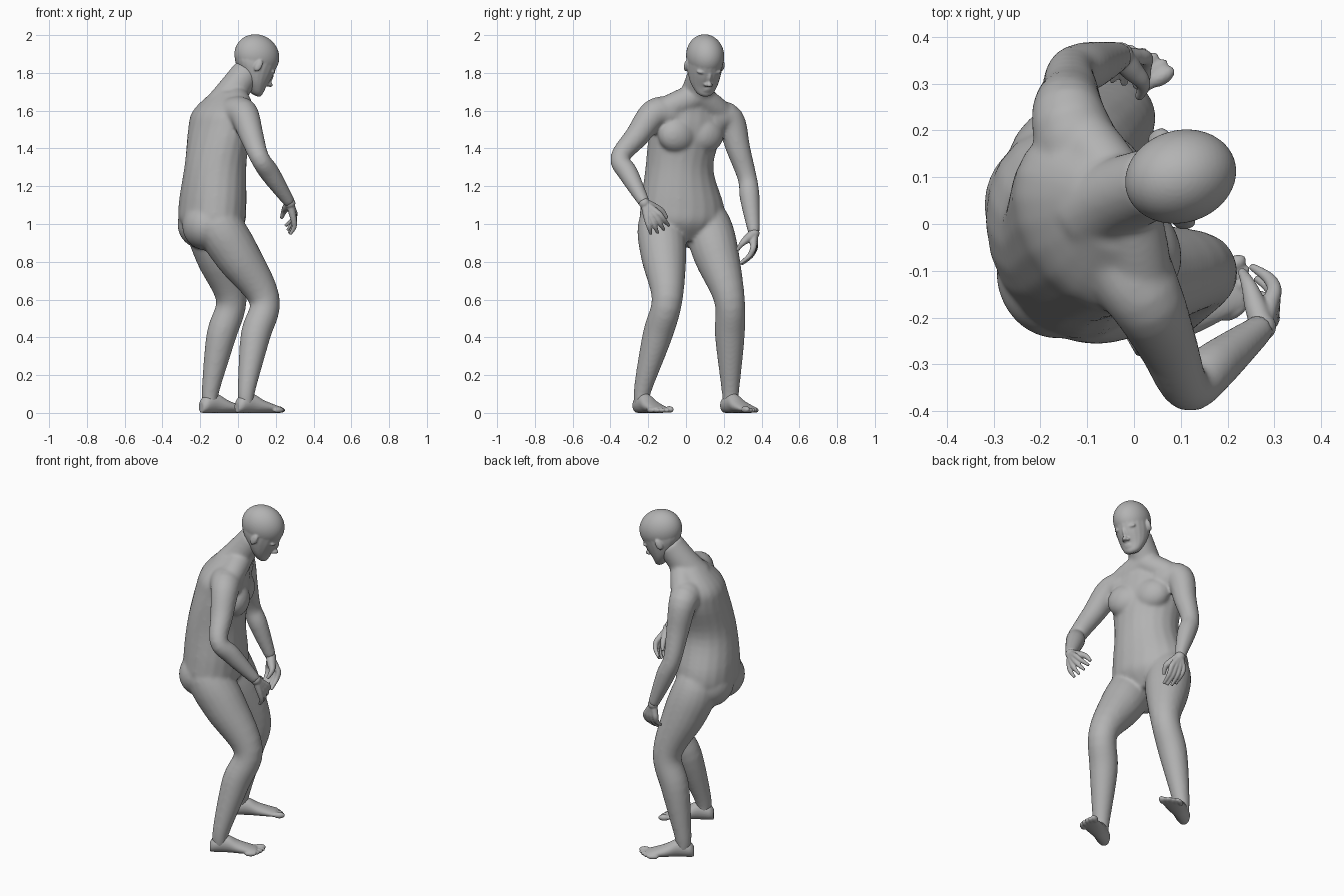
import bpy, bmesh, math
from mathutils import Vector, Matrix

if "Cube" in bpy.data.objects:
    bpy.data.objects.remove(bpy.data.objects["Cube"])

GREY = (.45, .45, .45, 1)
skin = bpy.data.materials.new("plain_grey")
skin.use_nodes = True
skin.diffuse_color = GREY
skin.node_tree.nodes["Principled BSDF"].inputs["Base Color"].default_value = GREY


def resample(rows, steps=5):
    """Smooth interpolation through a short list of stations."""
    smooth = []
    for i in range(len(rows) - 1):
        before, start, end = rows[max(i - 1, 0)], rows[i], rows[i + 1]
        after = rows[min(i + 2, len(rows) - 1)]
        for step in range(steps):
            t = step / steps
            smooth.append([b + t / 2 * (c - a + t * (2 * a - 5 * b + 4 * c - d + t * (3 * (b - c) + d - a)))
                           for a, b, c, d in zip(before, start, end, after)])
    return smooth + [rows[-1]]


def ellipse(centre, u, v, sides=20):
    angles = [math.tau * i / sides for i in range(sides)]
    return [centre + u * math.cos(angle) + v * math.sin(angle) for angle in angles]


def skin_rings(bm, rings):
    """Join a row of rings into a capped solid."""
    loops = [[bm.verts.new(point) for point in ring] for ring in rings]
    for low, high in zip(loops, loops[1:]):
        for i in range(len(low)):
            bm.faces.new((low[i - 1], low[i], high[i], high[i - 1]))
    bm.faces.new(loops[0])
    bm.faces.new(loops[-1])


def limb(bm, stations):
    """Round tube through (point, radius) stations, square to its path."""
    rows = resample([(*point, radius) for point, radius in stations])
    points = [Vector(row[:3]) for row in rows]
    rings = []
    for i, point in enumerate(points):
        ahead = points[min(i + 1, len(points) - 1)]
        along = (ahead - points[max(i - 1, 0)]).normalized()
        across = along.cross(Vector((.3, 1, 0))).normalized()
        radius = rows[i][3]
        rings.append(ellipse(point, across * radius, along.cross(across) * radius))
    skin_rings(bm, rings)


def blob(bm, at, size, frame=Matrix()):
    shape = frame @ Matrix.Translation(at) @ Matrix.Diagonal((*size, 1))
    bmesh.ops.create_icosphere(bm, subdivisions=4, radius=1, matrix=shape)


def turn(degrees, axis='Z'):
    return Matrix.Rotation(math.radians(degrees), 4, axis)


def finish(name, bm, voxel, iterations):
    """Fuse the overlapping solids into one smooth skin."""
    bmesh.ops.recalc_face_normals(bm, faces=bm.faces)
    mesh = bpy.data.meshes.new(name)
    bm.to_mesh(mesh)
    bm.free()
    mesh.materials.append(skin)
    part = bpy.data.objects.new(name, mesh)
    bpy.context.scene.collection.objects.link(part)
    fuse = part.modifiers.new("fuse", 'REMESH')
    fuse.mode, fuse.voxel_size, fuse.use_smooth_shade = 'VOXEL', voxel, True
    relax = part.modifiers.new("relax", 'SMOOTH')
    relax.factor, relax.iterations = .5, iterations


def torso(bm):
    """Level sections that twist steadily from the pelvis to the shoulders."""
    rings = []
    for x, y, z, depth, width in resample([
            (-.12, -.01, .91, .08, .13), (-.135, -.02, 1, .165, .22), (-.135, -.02, 1.1, .175, .225),
            (-.12, -.035, 1.3, .162, .183), (-.1, 0, 1.5, .152, .205), (-.09, .01, 1.6, .13, .195),
            (-.05, .04, 1.7, .08, .1)]):
        twist = turn(25 * (z - .4))
        rings.append(ellipse(Vector((x, y, z)), twist @ Vector((depth, 0, 0)), twist @ Vector((0, width, 0))))
    skin_rings(bm, rings)


def leg(bm, root, hip, knee, ankle):
    hip, knee, ankle = Vector(hip), Vector(knee), Vector(ankle)
    calf = knee.lerp(ankle, .4) - Vector((.01, 0, 0))
    sole = Vector((ankle.x, ankle.y, .03))
    limb(bm, [(root, .1), (hip, .125), (hip.lerp(knee, .4), .121), (knee, .082), (calf, .079), (ankle, .047), (sole, .038)])


def foot(name, ankle, yaw, inner):
    """Flat-soled foot along its own x axis, big toe on the inner side."""
    bm = bmesh.new()
    frame = Matrix.Translation((ankle[0], ankle[1], 0)) @ turn(yaw)
    rings = []
    for forward, width, height in resample([(-.06, .025, .03), (-.035, .04, .045), (.03, .042, .052),
                                            (.1, .05, .034), (.2, .053, .016)]):
        ring = ellipse(Vector((forward, 0, height)), Vector((0, width, 0)), Vector((0, 0, height)))
        rings.append([frame @ point for point in ring])
    skin_rings(bm, rings)
    for toe in range(5):
        thick = .014 if toe else .018
        blob(bm, at=(.215 - .003 * toe ** 2, inner * (.04 - .022 * toe), thick), size=(.032, thick, thick), frame=frame)
    finish(name, bm, voxel=.005, iterations=3)


def arm(bm, shoulder, elbow, wrist):
    """Arm rooted deep in the chest, with a slope of muscle up to the neck."""
    shoulder, elbow, wrist = Vector(shoulder), Vector(elbow), Vector(wrist)
    root, nape = Vector((-.08, .02, 1.58)), Vector((-.02, .06, 1.68))
    limb(bm, [(root, .08), (root.lerp(shoulder, .55), .095), (shoulder, .08), (shoulder.lerp(elbow, .5), .064),
              (elbow, .051), (elbow.lerp(wrist, .35), .053), (wrist, .031)])
    limb(bm, [(nape, .07), (nape.lerp(shoulder, .5), .07), (shoulder, .06)])


def hand(name, wrist, knuckles, tips, thumb, bend):
    """Four curled fingers spread evenly from the little one to the index, plus a thumb."""
    bm = bmesh.new()
    wrist, bend = Vector(wrist), Vector(bend)
    little, index = map(Vector, knuckles)
    little_tip, index_tip = map(Vector, tips)
    thumb_joint, thumb_tip = map(Vector, thumb)
    blob(bm, at=wrist, size=(.029, .029, .029))
    for finger in range(4):
        share = finger / 3
        knuckle, tip = little.lerp(index, share), little_tip.lerp(index_tip, share)
        tip = tip + math.sin(math.pi * share) * (knuckle - wrist).normalized() * .012
        limb(bm, [(wrist.lerp(knuckle, .15), .02), (wrist.lerp(knuckle, .6), .019), (knuckle, .016),
                  (knuckle.lerp(tip, .5) + bend, .013), (tip, .008)])
    limb(bm, [(wrist, .026), (wrist.lerp(thumb_joint, .5), .024), (thumb_joint, .016), (thumb_tip, .009)])
    finish(name, bm, voxel=.0045, iterations=3)


# Torso with neck, chest and buttocks
body = bmesh.new()
torso(body)
limb(body, [(Vector((-.08, .03, 1.62)), .1), (Vector((-.03, .06, 1.7)), .085), (Vector((.05, .09, 1.81)), .077)])
chest = Matrix.Translation((-.09, -.01, 1.47)) @ turn(25)
for side in (-1, 1):
    blob(body, at=(.085, side * .08, 0), size=(.075, .105, .095), frame=chest)
blob(body, at=(-.165, -.1, .99), size=(.13, .145, .13))
blob(body, at=(-.195, .04, 1), size=(.125, .14, .13))

# Legs and feet
right_ankle, left_ankle = (.045, -.23, .12), (-.145, .235, .12)
leg(body, root=(-.13, -.09, 1.1), hip=(-.1, -.13, .99), knee=(.14, -.1, .6), ankle=right_ankle)
leg(body, root=(-.14, .06, 1.1), hip=(-.15, .115, .99), knee=(-.035, .23, .6), ankle=left_ankle)
foot("right_foot", right_ankle, yaw=30, inner=1)
foot("left_foot", left_ankle, yaw=32, inner=-1)

# Arms
right_wrist, left_wrist = (.275, -.22, 1.11), (-.03, .36, .95)
arm(body, shoulder=(.03, -.17, 1.58), elbow=(.115, -.35, 1.35), wrist=right_wrist)
arm(body, shoulder=(-.14, .23, 1.55), elbow=(-.135, .325, 1.24), wrist=left_wrist)
finish("body", body, voxel=.009, iterations=12)

# Hands
hand("right_hand", right_wrist, knuckles=[(.295, -.205, 1.02), (.3, -.14, 1.05)],
     tips=[(.275, -.185, .945), (.25, -.09, .99)], thumb=[(.245, -.13, 1.07), (.23, -.1, 1.03)], bend=(.012, 0, 0))
hand("left_hand", left_wrist, knuckles=[(-.05, .365, .875), (.025, .355, .87)],
     tips=[(-.045, .305, .805), (.025, .285, .79)], thumb=[(.02, .3, .9), (.01, .27, .86)], bend=(0, .014, 0))

# Head: cranium and jaw facing +x, then turned and bowed
head = bmesh.new()
pose = Matrix.Translation((.095, .1, 1.87)) @ turn(17) @ turn(28, 'Y')
blob(head, at=(-.005, 0, .02), size=(.123, .099, .112), frame=pose)
jaw = []
for forward, height, depth, width in resample([(.08, -.167, .025, .03), (.07, -.15, .046, .052),
                                               (.04, -.11, .074, .077), (.01, -.05, .111, .092), (0, .01, .118, .096)]):
    ring = ellipse(Vector((forward, 0, height)), Vector((depth, 0, 0)), Vector((0, width, 0)))
    jaw.append([pose @ point for point in ring])
skin_rings(head, jaw)

# Nose bridge, nose tip, lips and chin
blob(head, at=(.116, 0, -.05), size=(.014, .011, .035), frame=pose)
blob(head, at=(.127, 0, -.08), size=(.02, .014, .013), frame=pose)
for lip_height in (-.115, -.127):
    blob(head, at=(.104, 0, lip_height), size=(.014, .027, .007), frame=pose)
blob(head, at=(.096, 0, -.15), size=(.02, .028, .018), frame=pose)

# Brows, nostrils and ears
for side in (-1, 1):
    blob(head, at=(.096, side * .036, -.02), size=(.018, .032, .012), frame=pose)
    blob(head, at=(.12, side * .014, -.087), size=(.013, .009, .009), frame=pose)
    ear = pose @ Matrix.Translation((0, side * .098, -.035)) @ turn(side * 25)
    blob(head, at=(0, 0, 0), size=(.02, .012, .033), frame=ear)
finish("head", head, voxel=.005, iterations=4)
